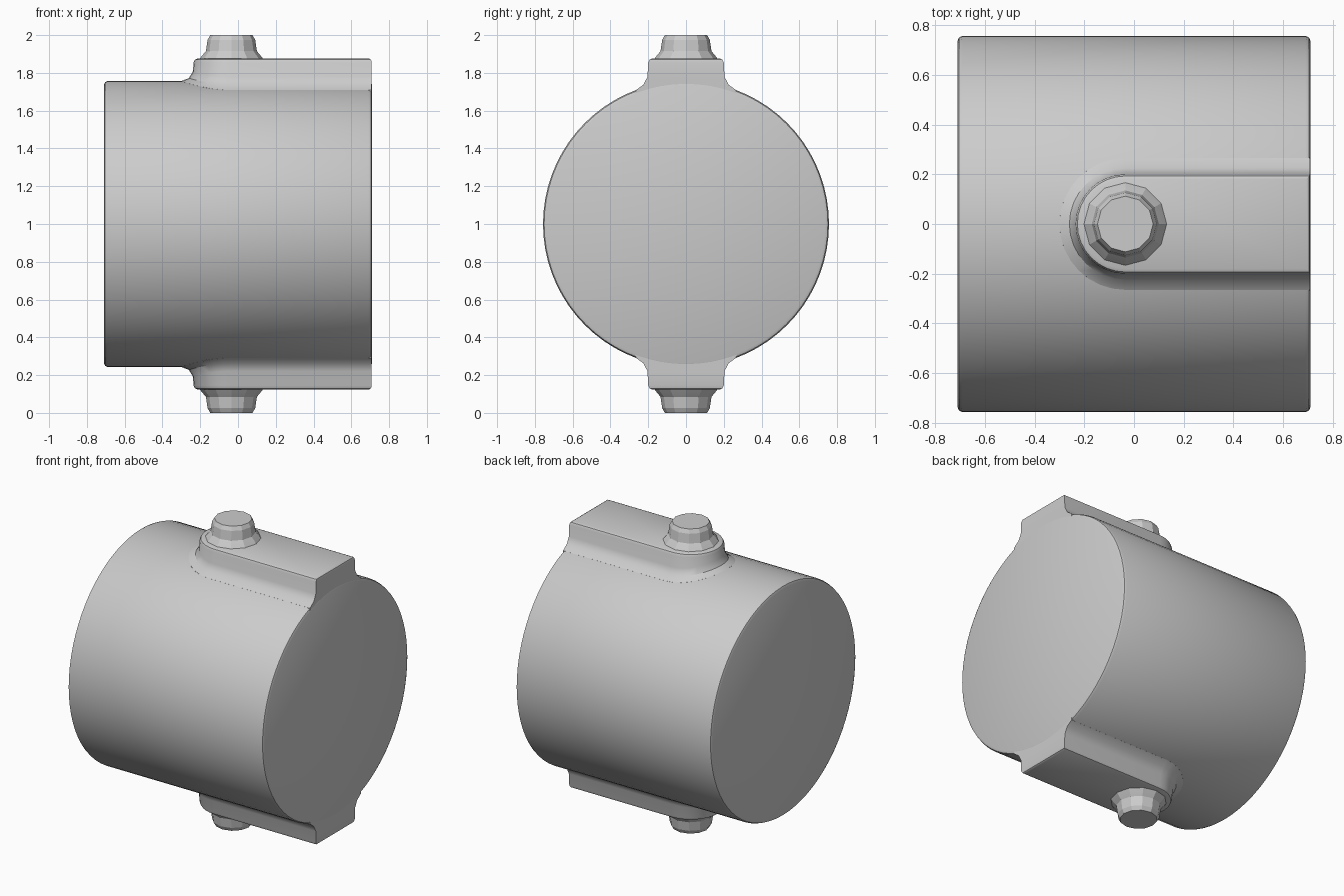
import bpy
import bmesh
from math import sin, cos, pi, sqrt, radians

RADIUS = 0.757      # drum radius
HALF_LENGTH = 0.71  # drum half length along x
CENTRE_Z = 1.0
PIVOT_X = -0.035    # shared centre of the knob and the rounded rib end

if "Cube" in bpy.data.objects:
    bpy.data.objects.remove(bpy.data.objects["Cube"], do_unlink=True)


def loft(name, rings, angle=30):
    """Skin a stack of equal-length closed rings and cap both ends."""
    bm = bmesh.new()
    loops = [[bm.verts.new(p) for p in ring] for ring in rings]
    count = len(loops[0])
    for low, high in zip(loops, loops[1:]):
        for i in range(count):
            j = (i + 1) % count
            bm.faces.new((low[i], low[j], high[j], high[i]))
    bm.faces.new(loops[0][::-1])
    bm.faces.new(loops[-1])
    bmesh.ops.recalc_face_normals(bm, faces=bm.faces)
    mesh = bpy.data.meshes.new(name)
    bm.to_mesh(mesh)
    bm.free()
    obj = bpy.data.objects.new(name, mesh)
    bpy.context.collection.objects.link(obj)
    obj.location.z = CENTRE_Z
    bpy.ops.object.select_all(action='DESELECT')
    obj.select_set(True)
    bpy.context.view_layer.objects.active = obj
    bpy.ops.object.shade_smooth_by_angle(angle=radians(angle))
    return obj


def mirror_below(obj):
    mod = obj.modifiers.new("Mirror", 'MIRROR')
    mod.use_axis = (False, False, True)


def drum_height(y):
    return sqrt(RADIUS ** 2 - y ** 2)


def drum_ring(x, r, sides=72):
    return [(x, r * cos(2 * pi * i / sides), r * sin(2 * pi * i / sides))
            for i in range(sides)]


def rib_outline(grow, end_x, steps=16):
    """Plan outline: square at the drum's end, rounded around the knob."""
    r = 0.2 + grow
    arc = [(PIVOT_X + r * cos(pi / 2 + pi * i / steps),
            r * sin(pi / 2 + pi * i / steps)) for i in range(steps + 1)]
    return [(end_x, r)] + arc + [(end_x, -r)]


def knob_ring(r, z, sides=12):
    return [(PIVOT_X + r * cos(2 * pi * i / sides),
             r * sin(2 * pi * i / sides), z) for i in range(sides)]


# Main drum with softened rims
rim = 0.02
loft("drum", [
    drum_ring(-HALF_LENGTH, RADIUS - rim),
    drum_ring(-HALF_LENGTH + 0.006, RADIUS - 0.006),
    drum_ring(-HALF_LENGTH + rim, RADIUS),
    drum_ring(HALF_LENGTH - rim, RADIUS),
    drum_ring(HALF_LENGTH - 0.006, RADIUS - 0.006),
    drum_ring(HALF_LENGTH, RADIUS - rim),
])

# Raised rib: a fillet that follows the drum, upright walls, softened top
end = HALF_LENGTH - 0.002
rib_rings = []
for grow, lift in ((0.07, -0.04), (0.065, 0.0), (0.025, 0.015), (0.004, 0.05)):
    rib_rings.append([(x, y, drum_height(y) + lift)
                      for x, y in rib_outline(grow, end)])
for grow, z, inset in ((0, 0.855, 0), (-0.007, 0.87, 0.004), (-0.02, 0.876, 0.015)):
    rib_rings.append([(x, y, z) for x, y in rib_outline(grow, end - inset)])
mirror_below(loft("rib", rib_rings))

# Knob with a flared foot
knob = loft("knob", [knob_ring(r, z) for r, z in (
    (0.185, 0.85), (0.16, 0.885), (0.135, 0.915),
    (0.126, 0.975), (0.112, 1.0))], angle=20)
mirror_below(knob)
